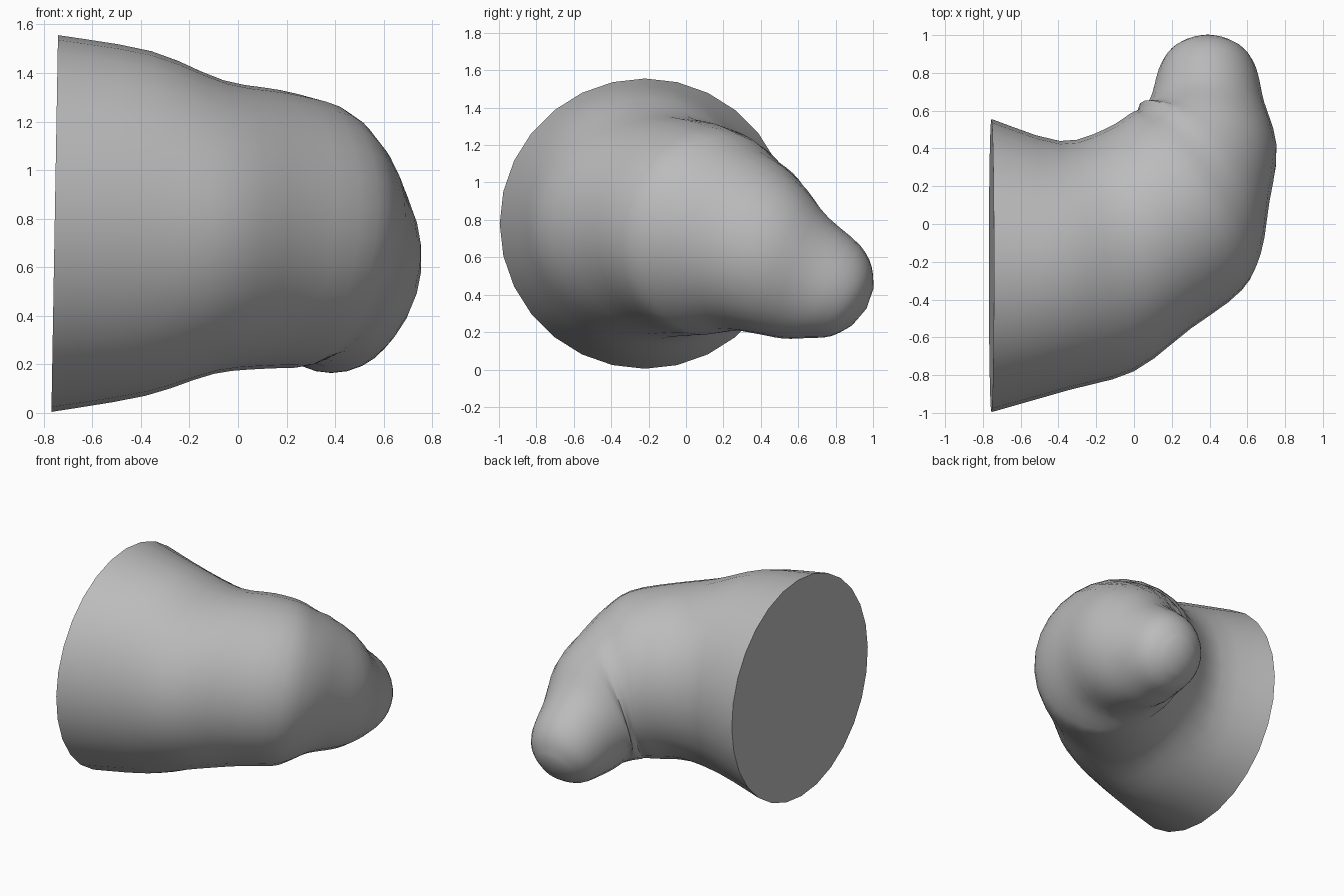
import bpy, bmesh
from math import sin, cos, pi, radians
from mathutils import Vector

cube = bpy.data.objects.get("Cube")
if cube:
    bpy.data.objects.remove(cube, do_unlink=True)

SIDES = 28
STEPS = 3

# Sections along the bent body: x, y, z, turn, dip, half width, half height
sections = [
    (-.755, -.22, .78, 0, 1, .776, .776),
    (-.37, -.22, .78, 2, 1, .66, .71),
    (-.08, -.14, .765, 7, 2, .645, .605),
    (.14, .015, .755, 16, 4, .59, .575),
    (.295, .125, .73, 30, 8, .55, .55),
    (.345, .22, .69, 38, 13, .51, .51),
    (.37, .365, .65, 51, 16, .435, .46),
    (.40, .505, .58, 73, 18, .37, .41),
    (.39, .64, .488, 86, 21, .305, .345),
    (.39, .79, .415, 90, 30, .265, .285),
    (.39, .885, .365, 90, 30, .21, .215),
    (.39, .945, .335, 90, 30, .11, .115),
]


def blend(a, b, c, d, t):
    """Smooth curve through b and c."""
    return .5 * (2*b + (c - a)*t + (2*a - 5*b + 4*c - d)*t*t + (3*b - a - 3*c + d)*t**3)


def ring(bm, s):
    """Elliptical cross-section, turned about z and dipped downwards."""
    yaw, dip = radians(s[3]), radians(s[4])
    side = Vector((sin(yaw), -cos(yaw), 0)) * s[5]
    up = Vector((cos(yaw)*sin(dip), sin(yaw)*sin(dip), cos(dip))) * s[6]
    angles = [2*pi*i/SIDES for i in range(SIDES)]
    return [bm.verts.new(Vector(s[:3]) + side*cos(a) + up*sin(a)) for a in angles]


# Refine the sections along the length
path = []
for i in range(len(sections) - 1):
    four = [sections[min(max(i + k, 0), len(sections) - 1)] for k in (-1, 0, 1, 2)]
    for step in range(STEPS):
        path.append([blend(*v, step/STEPS) for v in zip(*four)])
path.append(sections[-1])

# Skin the rings, with a flat base and a rounded tip
bm = bmesh.new()
rings = [ring(bm, s) for s in path]
for a, b in zip(rings, rings[1:]):
    for i in range(SIDES):
        j = (i + 1) % SIDES
        bm.faces.new((a[i], a[j], b[j], b[i]))
bm.faces.new(rings[0])
tip = bm.verts.new((.39, .965, .325))
for i in range(SIDES):
    bm.faces.new((rings[-1][i], rings[-1][(i + 1) % SIDES], tip))
bmesh.ops.recalc_face_normals(bm, faces=bm.faces[:])

mesh = bpy.data.meshes.new("bent_body")
bm.to_mesh(mesh)
bm.free()
body = bpy.data.objects.new("bent_body", mesh)
bpy.context.collection.objects.link(body)

# Plain grey surface
grey = bpy.data.materials.new("plain grey")
grey.use_nodes = True
grey.diffuse_color = (.5, .5, .5, 1)
grey.node_tree.nodes["Principled BSDF"].inputs["Base Color"].default_value = (.5, .5, .5, 1)
mesh.materials.append(grey)

bpy.ops.object.select_all(action='DESELECT')
body.select_set(True)
bpy.context.view_layer.objects.active = body
bpy.ops.object.shade_smooth_by_angle(angle=radians(40))
